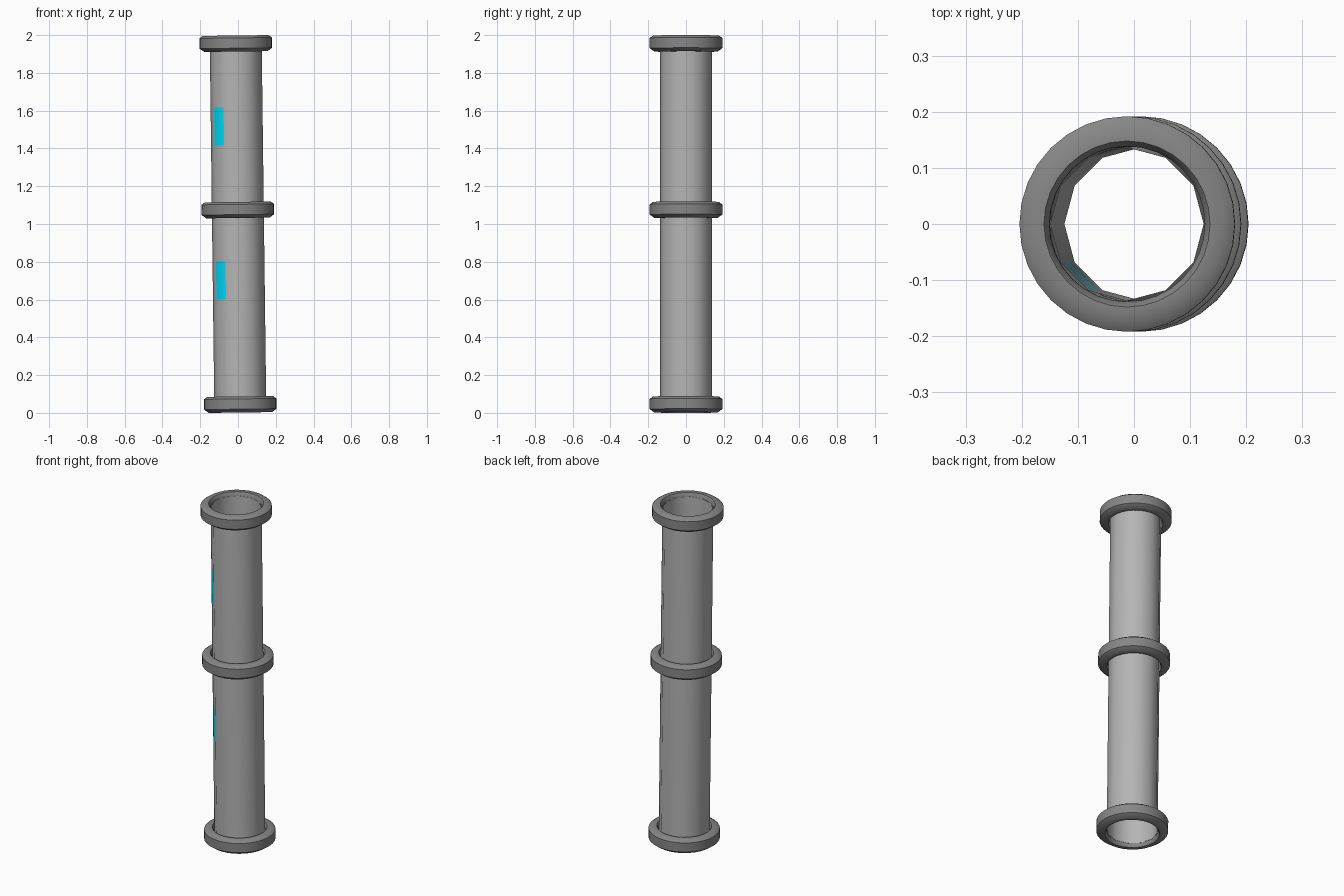
import bpy, bmesh, math
from mathutils import Matrix

if "Cube" in bpy.data.objects:
    bpy.data.objects.remove(bpy.data.objects["Cube"])

TILT, LENGTH, R = -0.0125, 1.996, 0.1375
# The whole pipe leans very slightly towards -x
LEAN = Matrix.Translation((0.0125, 0, 0.002)) @ Matrix.Rotation(TILT, 4, 'Y')


def material(name, color):
    mat = bpy.data.materials.new(name)
    mat.diffuse_color = (*color, 1)
    mat.use_nodes = True
    mat.node_tree.nodes["Principled BSDF"].inputs["Base Color"].default_value = mat.diffuse_color
    return mat


def lathe(name, profile, sides, angle, mats, pick=None):
    """Spin a closed (r, z) profile about the pipe axis; pick(side, mid_z) chooses the material."""
    bm = bmesh.new()
    rings = []
    for i in range(sides):
        a = 2 * math.pi * i / sides
        rings.append([bm.verts.new((r * math.cos(a), r * math.sin(a), z)) for r, z in profile])
    n = len(profile)
    for i in range(sides):
        a, b = rings[i], rings[(i + 1) % sides]
        for j in range(n):
            k = (j + 1) % n
            face = bm.faces.new((a[j], b[j], b[k], a[k]))
            if pick:
                face.material_index = pick(i, (profile[j][1] + profile[k][1]) / 2)
    bmesh.ops.recalc_face_normals(bm, faces=bm.faces)
    mesh = bpy.data.meshes.new(name)
    bm.to_mesh(mesh)
    bm.free()
    for mat in mats:
        mesh.materials.append(mat)
    ob = bpy.data.objects.new(name, mesh)
    bpy.context.collection.objects.link(ob)
    ob.matrix_world = LEAN
    bpy.ops.object.select_all(action='DESELECT')
    ob.select_set(True)
    bpy.context.view_layer.objects.active = ob
    bpy.ops.object.shade_smooth_by_angle(angle=math.radians(angle))


pipe_grey = material("pipe_grey", (0.46, 0.46, 0.46))
flange_grey = material("flange_grey", (0.24, 0.24, 0.24))
cyan = material("cyan_glass", (0.0, 0.75, 1.0))

# Twelve-sided thin pipe; one facet on the front left carries two cyan windows
windows = [(0.60, 0.80), (1.415, 1.615)]
levels = [0.02] + [z for w in windows for z in w] + [LENGTH - 0.02]
wall = [(R, z) for z in levels] + [(R - 0.0012, z) for z in reversed(levels)]
lathe("pipe", wall, 12, 40, [pipe_grey, cyan],
      lambda side, z: int(side == 7 and any(lo < z < hi for lo, hi in windows)))

# Chamfered flanges at the bottom, middle and top
for name, z in (("bottom_flange", 0), ("middle_flange", 1.03), ("top_flange", LENGTH - 0.085)):
    profile = [(0.146, 0), (0.167, 0), (0.192, 0.018), (0.192, 0.072), (0.174, 0.085),
               (0.148, 0.085), (0.1385, 0.07), (0.1385, 0.015)]
    lathe(name, [(r, z + h) for r, h in profile], 32, 45, [flange_grey])
